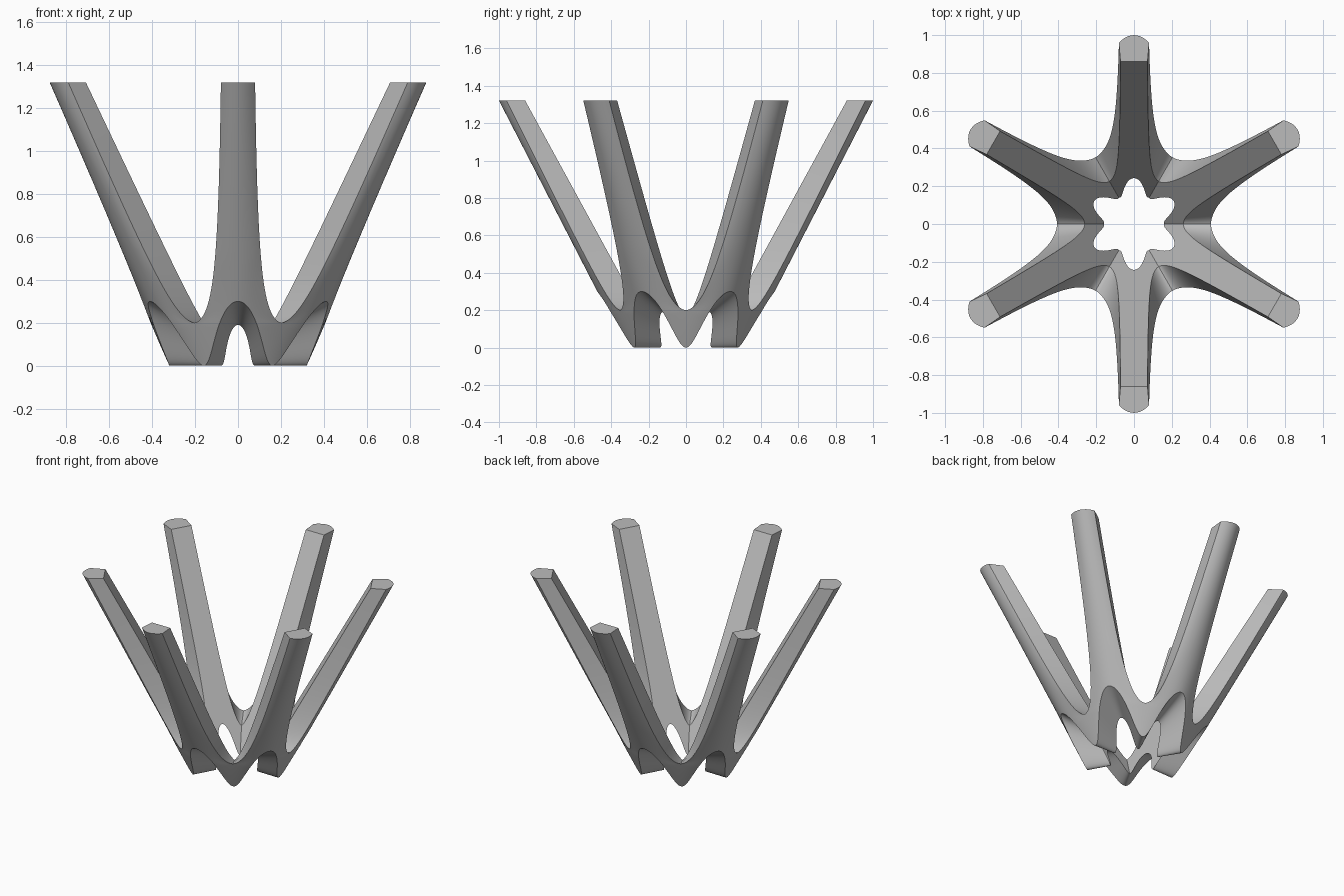
import bpy, bmesh
from math import cos, sin, pi, radians

cube = bpy.data.objects.get("Cube")
if cube:
    bpy.data.objects.remove(cube, do_unlink=True)

HEIGHT, VALLEY = 1.32, 0.2      # arm tips and saddle between arms
TIP, HALF = 4.75, 30.0          # half angle of an arm tip and of one sector
ROWS, EDGE_COLS = 24, 24


def top_height(a):
    """Upper rim at an angle a (degrees) from the arm's middle."""
    if a <= TIP:
        return HEIGHT
    def curve(v):
        return (HALF - v) ** 1.6 / v
    return VALLEY + (HEIGHT - VALLEY) * curve(a) / curve(TIP)


def edge_angle(z):
    """Half angle of the arm at height z."""
    if z <= VALLEY:
        return HALF
    low, high = TIP, HALF
    for _ in range(30):
        mid = (low + high) / 2
        if top_height(mid) > z:
            low = mid
        else:
            high = mid
    return low


def arch(a, rise):
    """Lower rim: arch under each arm, foot between arms."""
    return rise * (1 + cos(radians(6 * a))) / 2


def outer_radius(a, z):
    q = min(1, a / edge_angle(z))
    blend = min(1, max(0, (z - VALLEY) / 0.3))
    bulge = blend * q * q + (1 - blend) * sin(pi * q / 2) ** 2
    return (0.32 + 0.515 * z) * (1 - 0.037 * bulge * min(1, z / VALLEY))


def inner_radius(a, z):
    # six flat sides, each facing an arm
    return (0.139 + 0.546 * z) / cos(radians(a))


def column(a):
    """Closed section (radius, height): up the outside, down the inside."""
    a = abs(a)
    top = top_height(a)
    inner_top = top - 0.04 * max(0, (a - TIP) / (HALF - TIP)) ** 2
    steps = [i / ROWS for i in range(ROWS + 1)]
    lo, lo_in = arch(a, 0.3), arch(a, 0.19)
    outside = [lo + (top - lo) * t for t in steps]
    inside = [lo_in + (inner_top - lo_in) * t for t in reversed(steps)]
    return ([(outer_radius(a, z), z) for z in outside]
            + [(inner_radius(a, z), z) for z in inside])


# Columns of one sector, finer near the arm's edges
half = [TIP * i / 5 for i in range(5)]
half += [TIP + (HALF - TIP) * (i / EDGE_COLS) ** 1.3 for i in range(EDGE_COLS + 1)]
sector = [-a for a in reversed(half[1:])] + half[:-1]
sections = [(a, column(a)) for a in sector]

# Six sectors joined into one closed ring
bm = bmesh.new()
loops = []
for k in range(6):
    for a, section in sections:
        ang = radians(30 + 60 * k + a)
        loops.append([bm.verts.new((r * cos(ang), r * sin(ang), z))
                      for r, z in section])
for i, ring in enumerate(loops):
    following = loops[(i + 1) % len(loops)]
    n = len(ring)
    for j in range(n):
        m = (j + 1) % n
        bm.faces.new((ring[j], following[j], following[m], ring[m]))
bmesh.ops.recalc_face_normals(bm, faces=bm.faces)

mesh = bpy.data.meshes.new("six_arm_stand")
bm.to_mesh(mesh)
bm.free()
stand = bpy.data.objects.new("six_arm_stand", mesh)
bpy.context.collection.objects.link(stand)

# Plain grey finish
grey = bpy.data.materials.new("plain_grey")
grey.use_nodes = True
colour = (0.5, 0.5, 0.5, 1)
grey.diffuse_color = colour
for node in grey.node_tree.nodes:
    if node.type == 'BSDF_PRINCIPLED':
        node.inputs["Base Color"].default_value = colour
mesh.materials.append(grey)

bpy.ops.object.select_all(action='DESELECT')
stand.select_set(True)
bpy.context.view_layer.objects.active = stand
bpy.ops.object.shade_smooth_by_angle(angle=radians(30))
